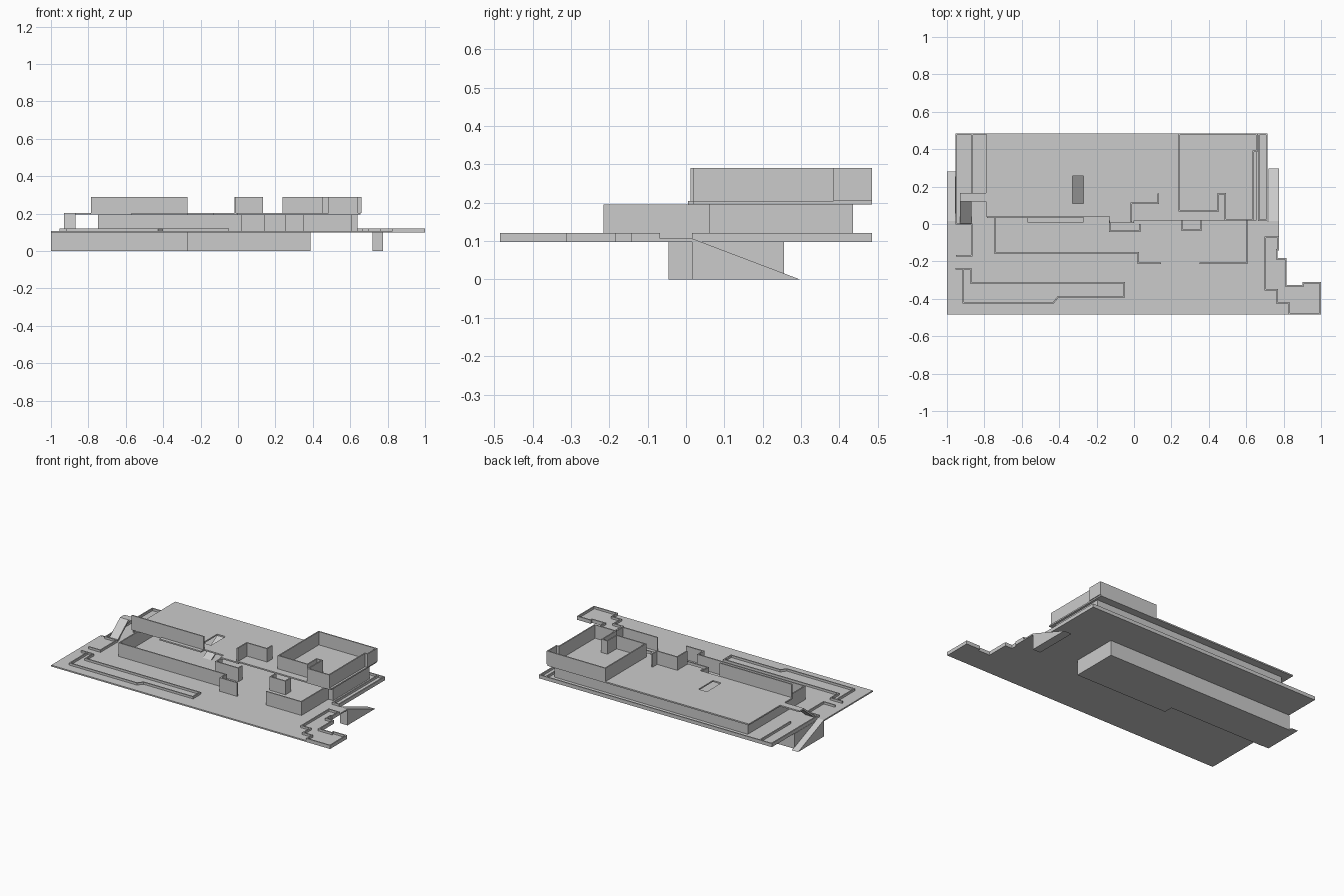
import bpy, bmesh
from mathutils import Vector

if "Cube" in bpy.data.objects:
    bpy.data.objects.remove(bpy.data.objects["Cube"])

T = 0.008  # wall thickness


def finish(name, bm):
    bmesh.ops.recalc_face_normals(bm, faces=bm.faces)
    me = bpy.data.meshes.new(name)
    bm.to_mesh(me)
    bm.free()
    ob = bpy.data.objects.new(name, me)
    bpy.context.collection.objects.link(ob)
    return ob


def slab(name, loops, z0, z1):
    """Flat plate from an outline followed by optional hole outlines."""
    bm = bmesh.new()
    edges = []
    for pts in loops:
        vs = [bm.verts.new((x, y, z0)) for x, y in pts]
        edges += [bm.edges.new((vs[i], vs[(i + 1) % len(vs)])) for i in range(len(vs))]
    bmesh.ops.triangle_fill(bm, edges=edges, use_beauty=True, use_dissolve=False)
    res = bmesh.ops.extrude_face_region(bm, geom=bm.faces[:])
    up = [g for g in res["geom"] if isinstance(g, bmesh.types.BMVert)]
    bmesh.ops.translate(bm, verts=up, vec=(0, 0, z1 - z0))
    # extrusion keeps or drops the base depending on context: ensure it exists
    low = [e for e in bm.edges if e.is_boundary]
    if low:
        bmesh.ops.triangle_fill(bm, edges=low, use_beauty=True)
    bmesh.ops.dissolve_limit(bm, angle_limit=0.01, verts=bm.verts[:], edges=bm.edges[:])
    return finish(name, bm)


def wall(name, path, z0, z1, closed=False, t=T):
    """Mitred thin wall following a plan path."""
    p = [Vector(q) for q in path]
    n = len(p)
    perp = lambda d: Vector((-d.y, d.x)).normalized()
    bm = bmesh.new()
    rings = []
    for i in range(n):
        a = perp(p[i] - p[i - 1]) if (i or closed) else None
        b = perp(p[(i + 1) % n] - p[i]) if (i < n - 1 or closed) else None
        a, b = a or b, b or a
        off = (a + b) / (1 + a.dot(b)) * t / 2
        l, r = p[i] + off, p[i] - off
        rings.append([bm.verts.new((q.x, q.y, z)) for q, z in
                      ((l, z0), (r, z0), (r, z1), (l, z1))])
    for i in range(n if closed else n - 1):
        a, b = rings[i], rings[(i + 1) % n]
        for k in range(4):
            bm.faces.new((a[k], a[(k + 1) % 4], b[(k + 1) % 4], b[k]))
    if not closed:
        bm.faces.new(rings[0])
        bm.faces.new(rings[-1])
    return finish(name, bm)


def ramp(name, x0, x1, profile):
    """Solid swept across x from a (y, z) profile."""
    bm = bmesh.new()
    a = [bm.verts.new((x0, y, z)) for y, z in profile]
    b = [bm.verts.new((x1, y, z)) for y, z in profile]
    n = len(profile)
    bm.faces.new(a)
    bm.faces.new(b)
    for i in range(n):
        bm.faces.new((a[i], a[(i + 1) % n], b[(i + 1) % n], b[i]))
    return finish(name, bm)


def rect(x0, y0, x1, y1):
    return [(x0, y0), (x1, y0), (x1, y1), (x0, y1)]


G0, G1 = 0.098, 0.107   # ground deck
R0, R1 = 0.195, 0.204   # roof deck
C = 0.121               # curb top
TOP = 0.29

# Lower storey: floor and outer walls
base = [(-0.955, 0.015), (-0.27, 0.015), (-0.27, -0.043), (0.386, -0.043),
        (0.386, 0.253), (-0.955, 0.253)]
slab("basement_floor", [base], 0, 0.008)
wall("basement_walls", base, 0, G0, closed=True, t=0.004)

# Ground deck with its jagged right side
east = [(1, -0.31), (0.9, -0.31), (0.9, -0.325), (0.816, -0.325), (0.816, -0.182),
        (0.765, -0.182), (0.765, -0.135), (0.775, -0.135)]
deck = [(-1, -0.485), (1, -0.485)] + east + [
    (0.775, 0.015), (0.715, 0.015), (0.715, 0.485), (-0.955, 0.485),
    (-0.955, 0.015), (-1, 0.015)]
slab("ground_deck", [deck], G0, G1)

# Outdoor ramps down to ground level
ramp("right_ramp", 0.72, 0.775, [(0.015, 0), (0.297, 0), (0.015, G1)])
ramp("left_ramp", -1, -0.955, [(0.015, 0), (0.28, 0), (0.015, G1)])

# Low curbs on the deck
wall("front_planter_curb", [(-0.955, -0.238), (-0.872, -0.238), (-0.872, -0.315),
     (-0.052, -0.315), (-0.052, -0.388), (-0.405, -0.388), (-0.43, -0.42),
     (-0.912, -0.42), (-0.912, -0.242)], G1, C)
wall("left_curb", [(-0.951, -0.17), (-0.868, -0.17), (-0.868, 0.0), (-0.951, 0.0),
     (-0.951, 0.481), (0.711, 0.481), (0.711, 0.019), (0.668, 0.019), (0.668, 0.48)], G0, C)
wall("left_inner_curb", [(-0.866, 0.165), (-0.866, 0.48)], G1, C)
wall("right_curb", [(0.83, -0.481), (0.83, -0.425), (0.765, -0.425), (0.765, -0.352),
     (0.702, -0.352), (0.702, -0.072), (0.771, -0.072), (0.771, -0.138),
     (0.762, -0.138), (0.762, -0.186), (0.812, -0.186), (0.812, -0.329),
     (0.904, -0.329), (0.904, -0.314), (0.996, -0.314), (0.996, -0.481)],
     G0, C, closed=True)

# Middle storey walls
wall("middle_main_wall", [(0.02, -0.04), (0.03, -0.04), (0.03, 0.0)], G1, R0)
wall("middle_left_back_wall", [(0.145, -0.211), (0.022, -0.211), (0.022, -0.154),
     (-0.744, -0.154), (-0.744, 0.431), (0.636, 0.431), (0.636, 0.065),
     (0.602, 0.065), (0.602, -0.211), (0.35, -0.211)], G1, R0)
wall("entry_wall", [(-0.13, 0.02), (-0.13, -0.04), (0.025, -0.04)], G1, R0)
wall("porch_wall", [(0.254, 0.025), (0.254, -0.03), (0.36, -0.03), (0.36, 0.025)], G1, R0)

# Roof deck with stair opening
roof = [(-0.79, 0.485), (-0.79, 0.165), (-0.93, 0.165), (-0.93, 0.12), (-0.79, 0.12),
        (-0.79, 0.04), (-0.57, 0.04), (-0.57, 0.008), (-0.27, 0.008), (-0.27, 0.04),
        (-0.13, 0.04), (-0.13, 0.005), (0, 0.005), (0, 0.018), (0.655, 0.018),
        (0.655, 0.485)]
slab("roof_deck", [roof, rect(-0.33, 0.11, -0.27, 0.257)], R0, R1)

# Upper storey walls
wall("upper_left_wall", [(-0.786, 0.036), (-0.27, 0.036)], R0, TOP)
wall("upper_middle_wall", [(-0.014, 0.012), (-0.014, 0.111), (0.13, 0.111),
     (0.13, 0.163)], R1, TOP)
wall("upper_right_room", [(0.242, 0.481), (0.242, 0.07), (0.45, 0.07), (0.45, 0.163),
     (0.488, 0.163), (0.488, 0.022), (0.638, 0.022), (0.638, 0.389), (0.656, 0.389),
     (0.656, 0.481)], R1, TOP, closed=True)

# Stairs, simplified as sloped flights
ramp("inner_stair", -0.33, -0.27, [(0.11, G1), (0.257, R0), (0.257, R0 - 0.012), (0.125, G1)])
ramp("left_stair", -0.93, -0.87, [(0.0, G1), (0.12, R1), (0.12, R0 - 0.005), (0.018, G1)])
ramp("basement_stair", -0.4, -0.33, [(0.12, 0.008), (0.25, G0), (0.25, G0 - 0.012), (0.135, 0.008)])
